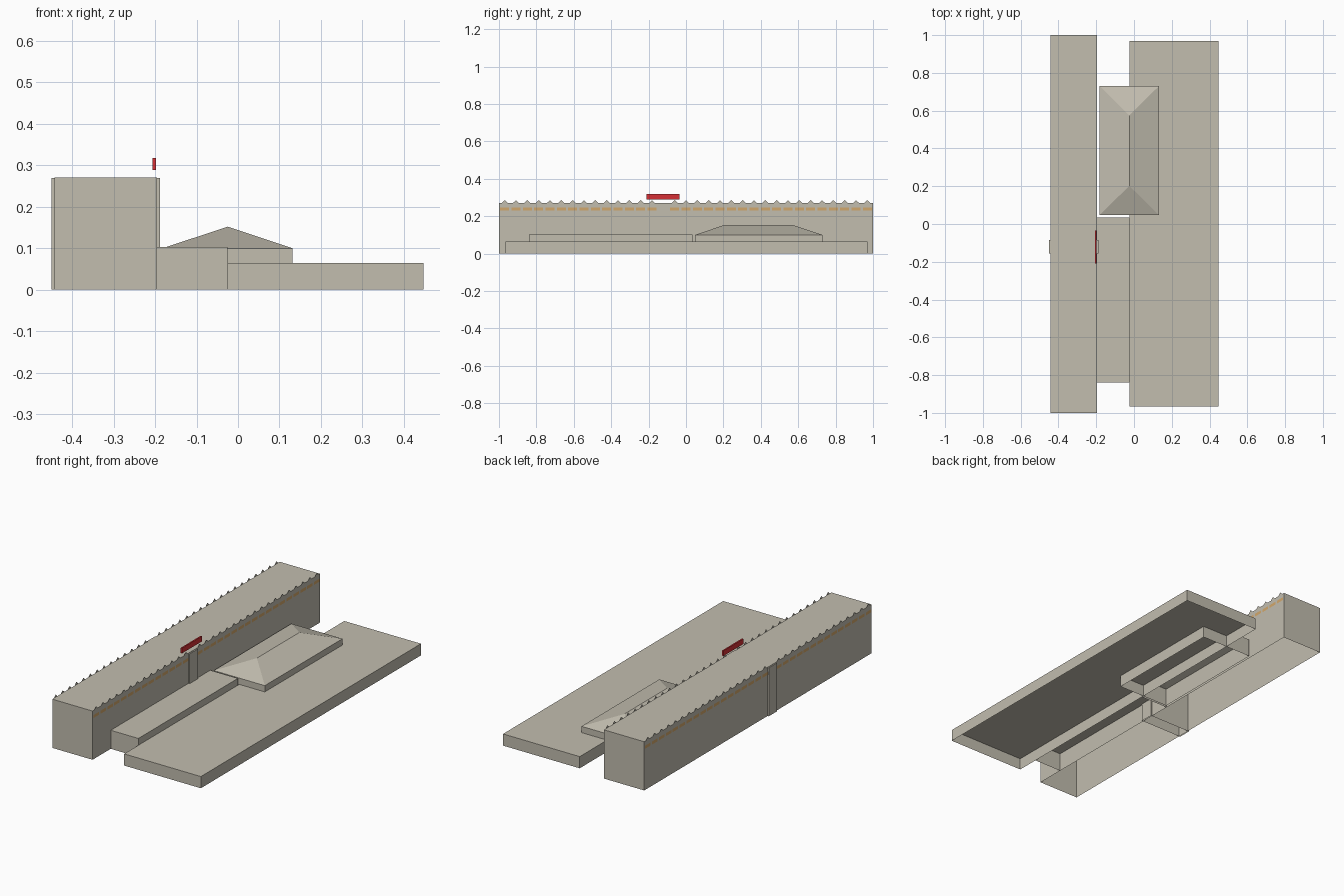
import bpy, bmesh

cube = bpy.data.objects.get("Cube")
if cube:
    bpy.data.objects.remove(cube, do_unlink=True)


def material(name, rgb):
    m = bpy.data.materials.new(name)
    m.use_nodes = True
    m.diffuse_color = (*rgb, 1)
    bsdf = m.node_tree.nodes["Principled BSDF"]
    bsdf.inputs["Base Color"].default_value = (*rgb, 1)
    bsdf.inputs["Roughness"].default_value = 0.9
    return m


STONE = material("warm grey stone", (0.54, 0.51, 0.43))
GOLD = material("ochre panel", (0.64, 0.39, 0.15))
RED = material("sign red", (0.66, 0.03, 0.035))


def finish(name, bm, mat):
    mesh = bpy.data.meshes.new(name)
    bm.to_mesh(mesh)
    bm.free()
    mesh.materials.append(mat)
    obj = bpy.data.objects.new(name, mesh)
    bpy.context.collection.objects.link(obj)
    return obj


def box(name, x, y, z, mat=STONE, open_bottom=True, ridge=None):
    """Box between ranges; ridge = (height, inset) turns its top into a hip roof."""
    bm = bmesh.new()
    bmesh.ops.create_cube(bm, size=1)
    for v in bm.verts:
        v.co = [r[0] if c < 0 else r[1] for c, r in zip(v.co, (x, y, z))]
    bm.normal_update()
    if open_bottom:
        base = [f for f in bm.faces if f.normal.z < -0.5]
        bmesh.ops.delete(bm, geom=base, context='FACES_ONLY')
    if ridge:
        height, inset = ridge
        top = [f for f in bm.faces if f.normal.z > 0.5]
        new = bmesh.ops.extrude_discrete_faces(bm, faces=top)["faces"][0]
        ring = list(new.verts)
        mid_x, mid_y = sum(x) / 2, sum(y) / 2
        bm.faces.remove(new)
        ends = [bm.verts.new((mid_x, y[0] + inset, height)),
                bm.verts.new((mid_x, y[1] - inset, height))]
        for a, b in zip(ring, ring[1:] + ring[:1]):
            ea, eb = ends[a.co.y > mid_y], ends[b.co.y > mid_y]
            bm.faces.new([a, b, eb] if ea == eb else [a, b, eb, ea])
        bmesh.ops.remove_doubles(bm, verts=bm.verts, dist=0.0001)
        # Drop the flat ceiling left under the roof
        bm.normal_update()
        flat = [f for f in bm.faces if abs(f.normal.z) > 0.99]
        bmesh.ops.delete(bm, geom=flat, context='FACES_ONLY')
    return finish(name, bm, mat)


# Main masses, all open underneath
HALL_X = (-0.443, -0.195)
HALL_TOP = 0.271
box("long_hall", HALL_X, (-1, 1), (0, HALL_TOP))
box("cross_bay", (-0.45, -0.188), (-0.157, -0.085), (0, 0.269))
box("side_wing", (-0.195, -0.025), (-0.84, 0.035), (0, 0.103))
box("platform", (-0.025, 0.447), (-0.965, 0.97), (0, 0.065))
box("hip_roof_pavilion", (-0.182, 0.132), (0.047, 0.73), (0, 0.1), ridge=(0.152, 0.155))

# Red sign floating over the hall edge
box("sign_board", (-0.206, -0.198), (-0.21, -0.035), (0.289, 0.318), RED, False)

# Repeating bays on both long walls: ochre panels and small pointed crenels
BAYS = 33
PITCH = 2 / BAYS
SKIP = 14  # bay taken by the cross bay
panels, crenels = bmesh.new(), bmesh.new()


def flat_face(bm, x, outline, side):
    verts = [bm.verts.new((x, y, z)) for y, z in outline]
    bm.faces.new(verts if side > 0 else verts[::-1])


for x, side in zip(HALL_X, (-1, 1)):
    for i in range(BAYS):
        if i == SKIP:
            continue
        y = -1 + (i + 0.5) * PITCH
        h, w = PITCH * 0.4, PITCH * 0.26
        flat_face(panels, x + side * 0.0015, side=side,
                  outline=[(y - h, 0.23), (y + h, 0.23), (y + h, 0.247), (y - h, 0.247)])
        flat_face(crenels, x, side=side,
                  outline=[(y - w, HALL_TOP), (y + w, HALL_TOP), (y, HALL_TOP + 0.015)])
finish("wall_panels", panels, GOLD)
finish("roof_crenels", crenels, STONE)
